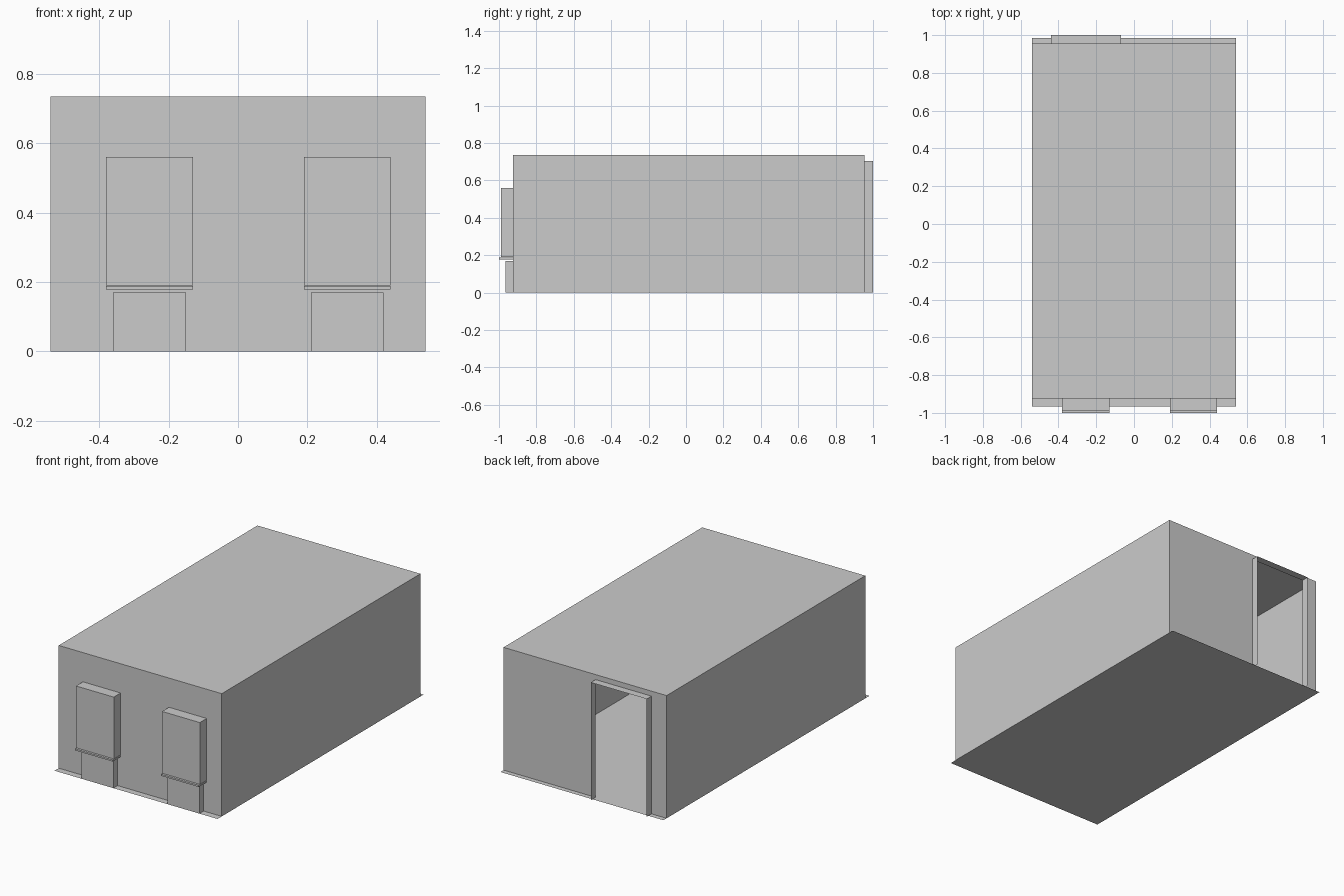
import bpy, bmesh

if "Cube" in bpy.data.objects:
    bpy.data.objects.remove(bpy.data.objects["Cube"])

W, H = 0.54, 0.735            # half width, ceiling height
YF, YB = -0.925, 0.955        # front and back wall planes
WINDOWS = (-0.255, 0.315)     # window centres along x


def finish(name, bm):
    bmesh.ops.remove_doubles(bm, verts=bm.verts, dist=1e-5)
    bmesh.ops.recalc_face_normals(bm, faces=bm.faces)
    me = bpy.data.meshes.new(name)
    bm.to_mesh(me)
    bm.free()
    ob = bpy.data.objects.new(name, me)
    bpy.context.collection.objects.link(ob)
    return ob


def quad(bm, *pts):
    bm.faces.new([bm.verts.new(p) for p in pts])


def box(name, x0, x1, y0, y1, z0, z1, skip=""):
    """Box of thin sheets; skip lists open sides (f, b, l, r, u, d)."""
    sides = {
        "f": ((x0, y0, z0), (x1, y0, z0), (x1, y0, z1), (x0, y0, z1)),
        "b": ((x1, y1, z0), (x0, y1, z0), (x0, y1, z1), (x1, y1, z1)),
        "l": ((x0, y1, z0), (x0, y0, z0), (x0, y0, z1), (x0, y1, z1)),
        "r": ((x1, y0, z0), (x1, y1, z0), (x1, y1, z1), (x1, y0, z1)),
        "u": ((x0, y0, z1), (x1, y0, z1), (x1, y1, z1), (x0, y1, z1)),
        "d": ((x0, y1, z0), (x1, y1, z0), (x1, y0, z0), (x0, y0, z0)),
    }
    bm = bmesh.new()
    for key, pts in sides.items():
        if key not in skip:
            quad(bm, *pts)
    return finish(name, bm)


def wall(name, y, holes):
    """Flat wall across x with rectangular openings (x0, x1, z0, z1)."""
    xs = sorted({-W, W, *(v for h in holes for v in h[:2])})
    zs = sorted({0, H, *(v for h in holes for v in h[2:])})
    bm = bmesh.new()
    for a, b in zip(xs, xs[1:]):
        for c, d in zip(zs, zs[1:]):
            mx, mz = (a + b) / 2, (c + d) / 2
            if not any(h[0] < mx < h[1] and h[2] < mz < h[3] for h in holes):
                quad(bm, (a, y, c), (b, y, c), (b, y, d), (a, y, d))
    return finish(name, bm)


# Side walls and ceiling
box("side_walls_and_ceiling", -W, W, YF, YB, 0, H, skip="fbd")

# Floor sheet, running a little past the end walls
bm = bmesh.new()
quad(bm, (-W, -0.965, 0), (W, -0.965, 0), (W, 0.985, 0), (-W, 0.985, 0))
finish("floor", bm)

# Window recesses, sills and the radiator niches below them
openings = []
for i, cx in enumerate(WINDOWS, 1):
    win = (cx - 0.125, cx + 0.125, 0.19, 0.56)
    niche = (cx - 0.105, cx + 0.105, 0, 0.17)
    openings += [win, niche]
    box(f"window_recess_{i}", win[0], win[1], -0.99, YF, win[2], win[3], skip="b")
    box(f"radiator_niche_{i}", niche[0], niche[1], -0.965, YF, 0, niche[3], skip="bd")
    box(f"window_sill_{i}", win[0], win[1], -1.0, YF, 0.178, 0.188)
wall("front_wall", YF, openings)

# Back wall with an open doorway and its projecting frame
door = (-0.44, -0.07, 0, 0.705)
wall("back_wall", YB, [door])
box("door_frame", door[0], door[1], YB, 1.0, 0, door[3], skip="fbd")
